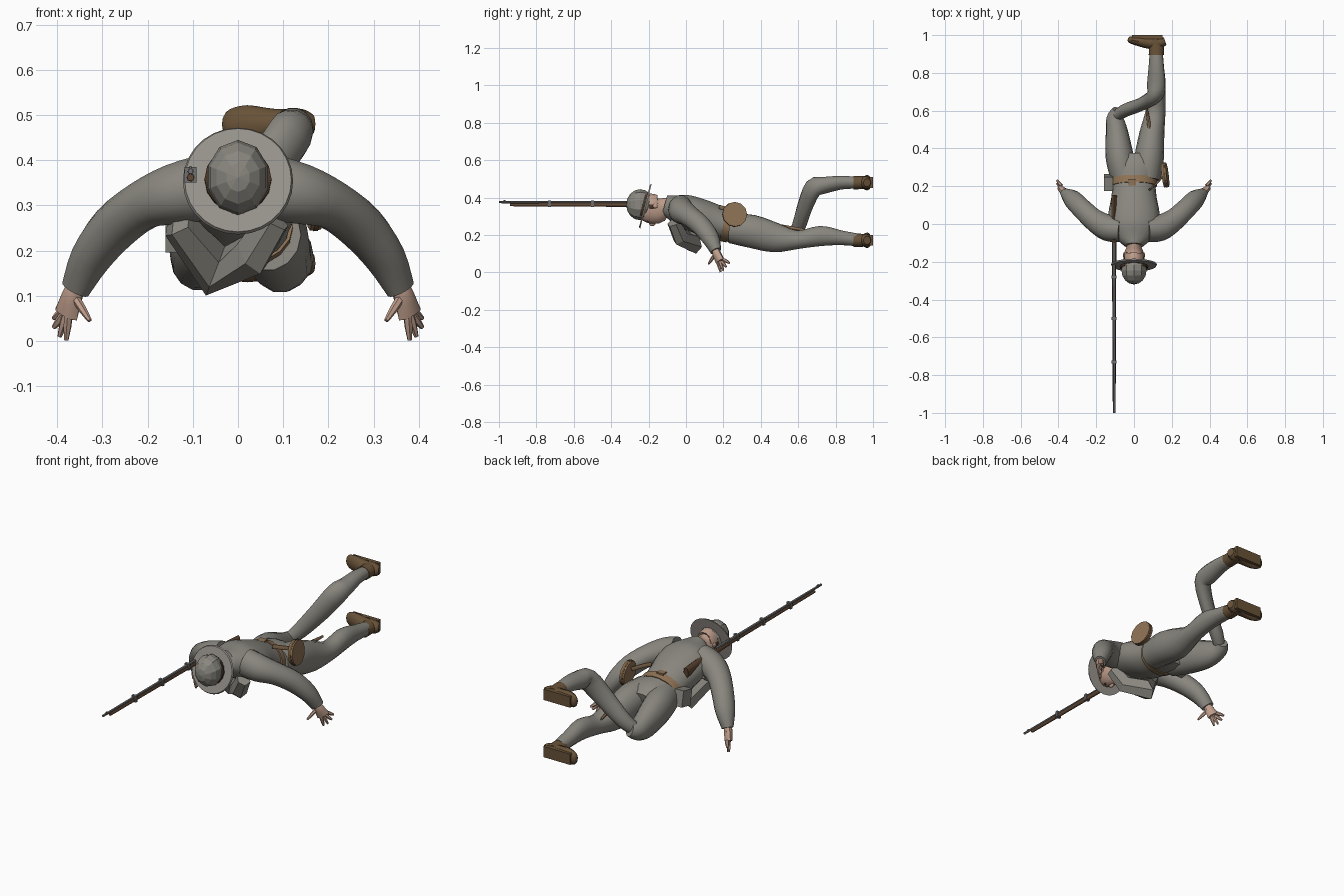
import bpy
import bmesh
import math
from mathutils import Vector, Matrix

cube = bpy.data.objects.get("Cube")
if cube:
    bpy.data.objects.remove(cube, do_unlink=True)


def material(name, red, green, blue):
    mat = bpy.data.materials.new(name)
    mat.use_nodes = True
    colour = (red, green, blue, 1)
    mat.diffuse_color = colour
    mat.node_tree.nodes["Principled BSDF"].inputs["Base Color"].default_value = colour
    return mat


wool = material("grey wool", .25, .24, .21)
felt = material("hat felt", .32, .30, .27)
skin = material("skin", .52, .34, .26)
leather = material("boot leather", .14, .085, .04)
tan = material("tan leather", .27, .17, .09)
wood = material("gun wood", .12, .065, .035)
steel = material("gun steel", .16, .16, .16)
dark = material("dark brown", .06, .035, .02)


def finish(name, bm, mat, smooth=True):
    bmesh.ops.recalc_face_normals(bm, faces=bm.faces)
    mesh = bpy.data.meshes.new(name)
    bm.to_mesh(mesh)
    bm.free()
    mesh.materials.append(mat)
    obj = bpy.data.objects.new(name, mesh)
    bpy.context.collection.objects.link(obj)
    if smooth:
        bpy.ops.object.select_all(action="DESELECT")
        obj.select_set(True)
        bpy.context.view_layer.objects.active = obj
        bpy.ops.object.shade_smooth_by_angle(angle=math.radians(45))
    return obj


def spline(stations, steps):
    """Catmull-Rom interpolation of (x, y, z, width, height) stations."""
    pts = [Vector(s) for s in stations]
    ext = [pts[0]] + pts + [pts[-1]]
    result = []
    for a, b, c, d in zip(ext, ext[1:], ext[2:], ext[3:]):
        for i in range(steps):
            t = i / steps
            result.append(b + (c - a) * (t / 2)
                          + (2 * a - 5 * b + 4 * c - d) * (t * t / 2)
                          + (3 * b - a - 3 * c + d) * (t ** 3 / 2))
    return result + [pts[-1]]


def tube(name, stations, mat, sides=14, steps=3, smooth=True):
    """Loft of elliptical sections along a path."""
    bm = bmesh.new()
    pts = spline(stations, steps)
    centres = [Vector(p[:3]) for p in pts]
    across, rings = None, []
    for i, p in enumerate(pts):
        along = (centres[min(i + 1, len(pts) - 1)] - centres[max(i - 1, 0)]).normalized()
        across = along.cross(Vector((0, 0, 1))) if across is None else across - along * across.dot(along)
        across.normalize()
        up = across.cross(along)
        ring = []
        for k in range(sides):
            ang = math.tau * k / sides
            ring.append(bm.verts.new(centres[i] + across * (p[3] * math.cos(ang)) + up * (p[4] * math.sin(ang))))
        rings.append(ring)
    for low, high in zip(rings, rings[1:]):
        for k in range(sides):
            n = (k + 1) % sides
            bm.faces.new((low[k], low[n], high[n], high[k]))
    bm.faces.new(rings[0])
    bm.faces.new(rings[-1])
    return finish(name, bm, mat, smooth)


def mirrored(stations, side):
    return [(side * s[0],) + tuple(s[1:]) for s in stations]


def box(name, centre, size, mat, turn=0):
    bm = bmesh.new()
    bmesh.ops.create_cube(bm, size=1)
    bmesh.ops.transform(bm, verts=bm.verts, matrix=Matrix.Translation(centre)
                        @ Matrix.Rotation(turn, 4, "X") @ Matrix.Diagonal((*size, 1)))
    return finish(name, bm, mat, False)


def disc(name, centre, axis, low, high, depth, mat, sides):
    bm = bmesh.new()
    bmesh.ops.create_cone(bm, cap_ends=True, segments=sides, radius1=low, radius2=high, depth=depth)
    turn = Vector(axis).to_track_quat("Z", "Y").to_matrix().to_4x4()
    bmesh.ops.transform(bm, verts=bm.verts, matrix=Matrix.Translation(centre) @ turn)
    return finish(name, bm, mat)


def ball(name, centre, size, mat, segments=10, rings=6, smooth=True):
    bm = bmesh.new()
    bmesh.ops.create_uvsphere(bm, u_segments=segments, v_segments=rings, radius=1)
    bmesh.ops.transform(bm, verts=bm.verts, matrix=Matrix.Translation(centre)
                        @ Matrix.Diagonal((*size, 1)) @ Matrix.Rotation(math.pi / 2, 4, "X"))
    return finish(name, bm, mat, smooth)


# Coat body, from collar to hips
tube("coat", [(0, -.115, .36, .05, .055), (0, -.08, .35, .09, .065), (0, -.02, .33, .13, .09),
              (0, .06, .305, .135, .095), (0, .14, .275, .12, .095), (0, .22, .25, .115, .085),
              (.01, .3, .235, .125, .085), (.01, .36, .22, .1, .065)], wool, sides=18)

# Rolled blanket hanging across the chest
tube("chest_roll", [(-.12, .02, .3, .03, .04), (-.125, -.03, .25, .04, .04), (-.05, .04, .155, .06, .045),
                    (.03, -.03, .19, .05, .04), (.08, -.065, .27, .04, .035)], wool, sides=6, steps=1, smooth=False)

# Head, nose, eyes and side hair
tube("head", [(0, -.245, .35, .045, .065), (0, -.2, .345, .055, .08), (0, -.15, .335, .05, .076),
              (0, -.115, .35, .038, .05), (0, -.07, .36, .04, .045)], skin)
ball("nose", (0, -.18, .264), (.01, .018, .017), skin)
for side in (-1, 1):
    ball("eye", (side * .02, -.205, .271), (.008, .005, .004), dark)
    ball("side_hair", (side * .052, -.185, .35), (.005, .018, .014), dark)
    ball("ear", (side * .053, -.165, .355), (.006, .014, .012), skin)

# Hat with tilted brim
hat_axis = (0, -.97, .25)
disc("hat_brim", (0, -.218, .355), hat_axis, .122, .118, .008, felt, 28)
ball("hat_crown", (0, -.245, .362), (.07, .075, .083), wool, 10, 8, False)
disc("hat_band", (0, -.228, .358), hat_axis, .074, .074, .012, dark, 16)

# Sleeves, palms and spread fingers
sleeve = [(.07, -.03, .34, .065, .075), (.14, -.02, .325, .07, .068), (.21, .02, .3, .06, .055),
          (.275, .08, .25, .055, .053), (.325, .13, .185, .05, .045), (.36, .16, .115, .028, .034)]
palm = [(.357, .157, .125, .02, .02), (.367, .165, .1, .022, .025), (.38, .182, .06, .018, .032)]
knuckles = [(.36, .155, .095), (.375, .17, .06), (.38, .18, .058), (.385, .192, .058), (.385, .202, .068)]
tips = [(.328, .12, .045), (.38, .185, .002), (.395, .2, .01), (.408, .215, .03), (.408, .232, .05)]
for side, label in ((1, "left"), (-1, "right")):
    tube(label + "_sleeve", mirrored(sleeve, side), wool)
    tube(label + "_palm", mirrored(palm, side), skin, sides=8)
    for root, tip in zip(knuckles, tips):
        middle = [(a + b) / 2 for a, b in zip(root, tip)]
        finger = [(*root, .01, .01), (*middle, .009, .009), (*tip, .005, .005)]
        tube(label + "_finger", mirrored(finger, side), skin, sides=6, steps=2)

# Trousers: one leg straight, the other bent up and across
tube("left_leg", [(.065, .24, .235, .075, .08), (.08, .35, .22, .078, .09), (.095, .48, .185, .066, .08),
                  (.115, .6, .175, .052, .05), (.12, .72, .195, .046, .055), (.118, .83, .185, .04, .04),
                  (.118, .91, .175, .035, .035)], wool)
tube("right_leg_thigh", [(-.05, .24, .235, .07, .08), (-.075, .35, .22, .075, .09), (-.09, .48, .185, .06, .075),
                         (-.1, .56, .185, .046, .05), (-.085, .6, .2, .03, .035)], wool)
tube("right_leg_shin", [(-.11, .56, .18, .025, .03), (-.05, .6, .24, .035, .04), (.04, .635, .35, .035, .05),
                        (.11, .68, .45, .042, .055), (.118, .74, .466, .05, .045), (.118, .83, .48, .042, .036),
                        (.118, .91, .48, .035, .032)], wool)

# Boots with toes turned sideways and soles facing back
for label, height in (("left", .172), ("right", .48)):
    tube(label + "_boot_shaft", [(.118, .895, height, .04, .036), (.118, .93, height, .04, .035),
                                 (.115, .975, height, .042, .034)], leather, sides=12)
    tube(label + "_boot_foot", [(.165, .968, height, .02, .022), (.14, .962, height, .03, .034),
                                (.08, .96, height, .032, .034), (.02, .968, height, .025, .042),
                                (-.02, .976, height, .018, .032), (-.032, .98, height, .008, .015)], leather, sides=12)
    box(label + "_boot_sole", (.07, .99, height), (.16, .02, .058), leather)

# Waist belt and gear
tube("belt", [(0, .2, .256, .122, .092), (0, .238, .246, .121, .09)], tan, sides=18, steps=1)
box("belt_buckle", (-.01, .22, .342), (.04, .035, .01), tan)
box("cartridge_pouch", (-.135, .22, .245), (.05, .075, .085), wool, .2)
disc("canteen", (.165, .26, .31), (1, .12, .1), .065, .065, .025, tan, 12)
disc("canteen_rim", (.165, .26, .31), (1, .12, .1), .067, .067, .01, leather, 12)
tube("canteen_strap", [(.15, .25, .33, .005, .012), (.12, .215, .34, .005, .012),
                       (.08, .18, .35, .005, .012)], tan, sides=6)
tube("bayonet_scabbard", [(.125, .25, .25, .012, .014), (.09, .46, .25, .012, .013),
                          (.064, .63, .228, .005, .006)], tan, sides=8)

# Long gun passing beside the shoulder
gun_x = -.105
tube("gun_barrel", [(gun_x, -1, .376, .006, .006), (gun_x, -.1, .374, .008, .008)], steel, sides=8, steps=1)
tube("gun_stock", [(gun_x, -.94, .362, .008, .008), (gun_x, -.2, .362, .011, .012),
                   (gun_x, 0, .358, .014, .022), (gun_x, .15, .34, .014, .032)], wood, sides=8, steps=1)
for place in (-.73, -.5, -.28):
    box("gun_band", (gun_x, place, .368), (.026, .015, .034), steel)
box("gun_sight", (gun_x, -.97, .383), (.004, .012, .008), steel)
